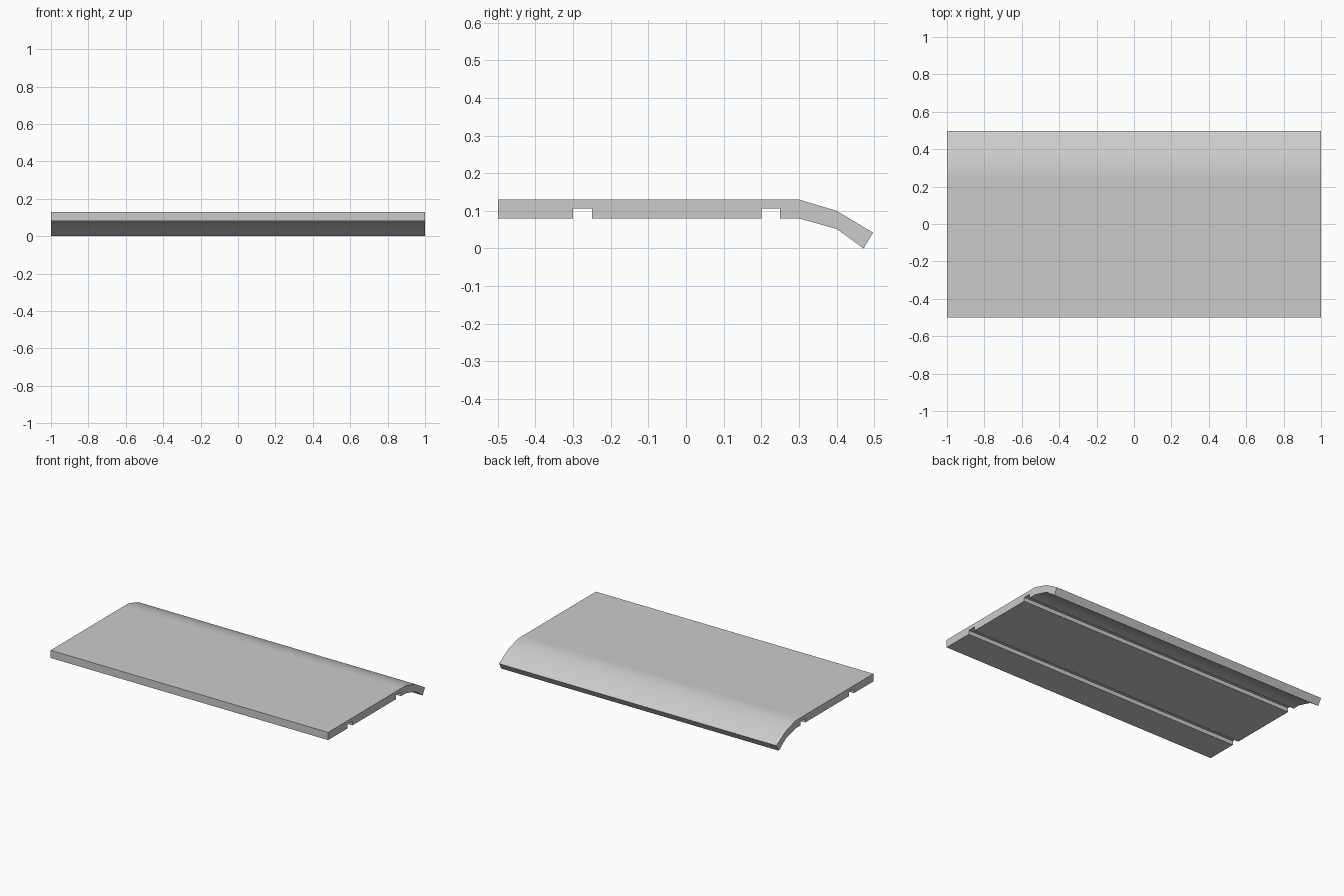
import bpy
import bmesh

if "Cube" in bpy.data.objects:
    bpy.data.objects.remove(bpy.data.objects["Cube"])

# Side profile (y, z): flat top, drooping back lip, two grooves underneath
top = [(-0.5, 0.13), (0.25, 0.13), (0.3, 0.13), (0.4, 0.10), (0.497, 0.042)]
lip_bottom = [(0.472, 0.0), (0.4, 0.052), (0.3, 0.08)]


def groove(y0, y1):
    return [(y1, 0.08), (y1, 0.106), (y0, 0.106), (y0, 0.08)]


profile = top + lip_bottom + groove(0.2, 0.25) + groove(-0.3, -0.25) + [(-0.5, 0.08)]

# Grey board: profile extruded along x
bm = bmesh.new()
face = bm.faces.new([bm.verts.new((-1, y, z)) for y, z in profile])
ext = bmesh.ops.extrude_face_region(bm, geom=[face], use_keep_orig=True)
verts = [g for g in ext["geom"] if isinstance(g, bmesh.types.BMVert)]
bmesh.ops.translate(bm, verts=verts, vec=(2, 0, 0))
bmesh.ops.recalc_face_normals(bm, faces=bm.faces[:])

mesh = bpy.data.meshes.new("grooved_board")
bm.to_mesh(mesh)
bm.free()
board = bpy.data.objects.new("grooved_board", mesh)
bpy.context.collection.objects.link(board)

mat = bpy.data.materials.new("light grey")
mat.diffuse_color = (0.6, 0.6, 0.6, 1)
mat.use_nodes = True
mat.node_tree.nodes["Principled BSDF"].inputs["Base Color"].default_value = mat.diffuse_color
mesh.materials.append(mat)

# Smooth the bent lip, keep the other edges sharp
bpy.context.view_layer.objects.active = board
board.select_set(True)
bpy.ops.object.shade_smooth_by_angle(angle=0.5236)
